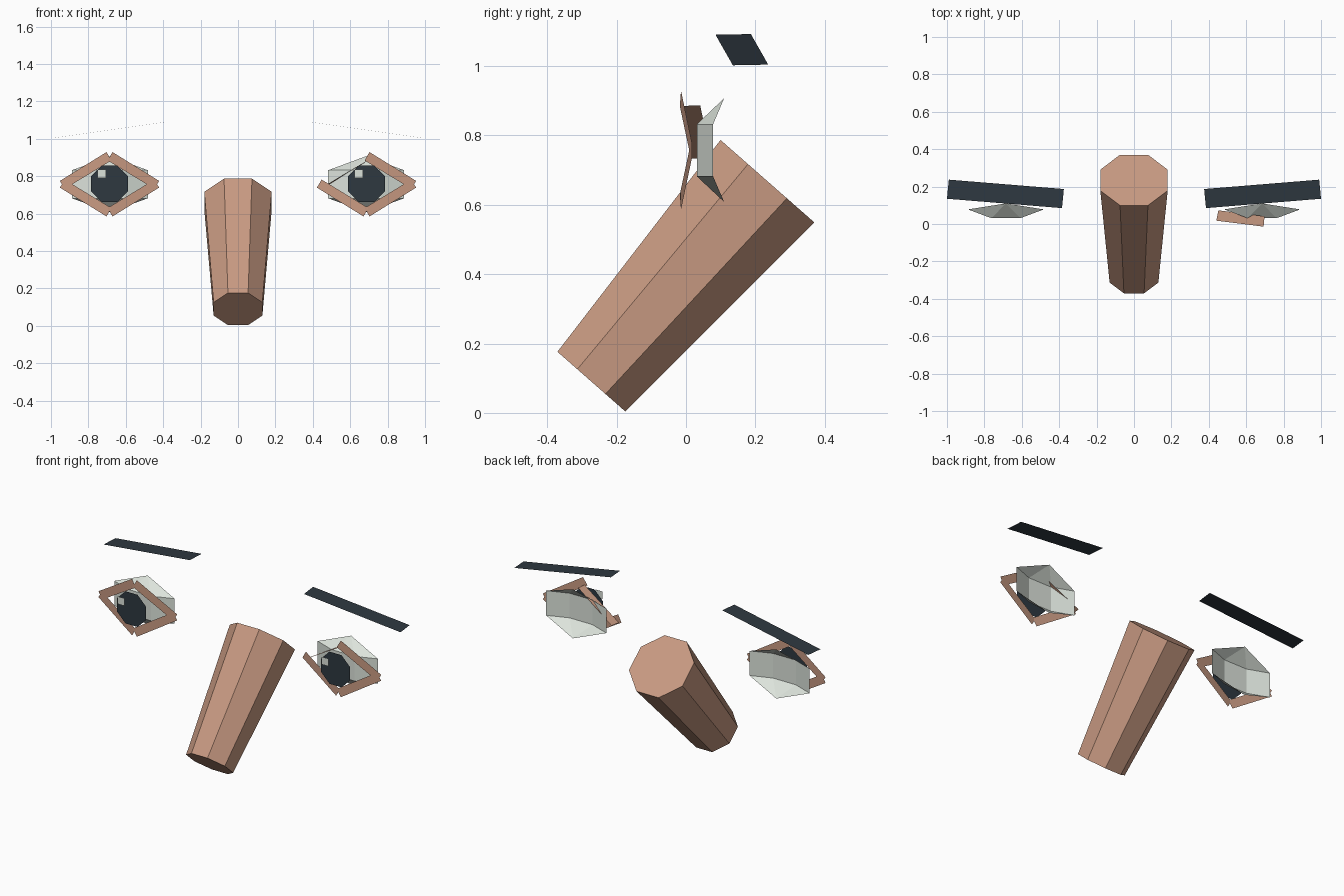
import bpy, math
from mathutils import Matrix

if "Cube" in bpy.data.objects:
    bpy.data.objects.remove(bpy.data.objects["Cube"])

EYE_X, EYE_Z = 0.687, 0.757


def material(name, rgb):
    m = bpy.data.materials.new(name)
    lin = [(c / 255 / 12.92) if c < 11 else ((c / 255 + 0.055) / 1.055) ** 2.4 for c in rgb]
    m.diffuse_color = (*lin, 1)
    m.use_nodes = True
    m.node_tree.nodes["Principled BSDF"].inputs["Base Color"].default_value = m.diffuse_color
    return m


skin = material("skin", (200, 154, 130))
white = material("eye_white", (220, 227, 219))
dark = material("dark_navy", (46, 56, 64))


def mesh(name, verts, faces, mat):
    me = bpy.data.meshes.new(name)
    me.from_pydata(verts, [], faces)
    me.materials.append(mat)
    ob = bpy.data.objects.new(name, me)
    bpy.context.collection.objects.link(ob)
    return ob


# Nose: tapered octagonal prism leaning back
bpy.ops.mesh.primitive_cone_add(vertices=8, radius1=0.141, radius2=0.195, depth=0.769)
nose = bpy.context.object
nose.name = "nose"
nose.data.materials.append(skin)
tilt = math.atan2(0.5075, 0.5775)
nose.data.transform(Matrix.Translation((0, -0.019, 0.379)) @ Matrix.Rotation(-tilt, 4, 'X')
                    @ Matrix.Rotation(math.pi / 8, 4, 'Z'))

# Eyelid bar corners as (x, z) from the eye centre
BAR = [(0.016, 0.172), (-0.01, 0.127), (0.24, -0.025), (0.265, 0.018)]

for side, s in (("left", -1), ("right", 1)):
    cx = s * EYE_X

    # Eyebrow: flat sloping strip, facing up
    brow = [(0.375, 0.187, 1.092), (0.385, 0.085, 1.09), (1.0, 0.135, 1.002), (0.99, 0.237, 1.004)]
    mesh(side + "_eyebrow", [(s * x, y, z) for x, y, z in brow],
         [(0, 1, 2, 3) if s > 0 else (3, 2, 1, 0)], dark)

    # Eyelids: four upright bars slanting back from the middle of the eye
    for sx, h in ((-1, "left"), (1, "right")):
        for sz, v in ((-1, "lower"), (1, "upper")):
            name = f"{side}_eyelid_{v}_{h}"
            if (s, sx, sz) == (1, -1, 1):
                # This bar is turned flat, pointing backward
                mesh(name, [(0.693, -0.014, 0.885), (0.44, 0.018, 0.734),
                            (0.451, 0.073, 0.734), (0.698, 0.041, 0.886)], [(3, 2, 1, 0)], skin)
                continue
            pts = [(cx + sx * x, -0.0165 + 0.13 * x, EYE_Z + sz * z) for x, z in BAR]
            mesh(name, pts, [(0, 1, 2, 3) if sx * sz > 0 else (3, 2, 1, 0)], skin)

    # Eyeball: open faceted shell, a bent band closed to a point above and below
    row = [(-0.203, 0.078), (-0.077, 0.031), (0.077, 0.031), (0.203, 0.078)]
    ex = s * 0.685
    verts = [(ex + x, y, z) for z in (0.682, 0.832) for x, y in row]
    verts += [(ex, 0.11, 0.608), (ex, 0.11, 0.907)]
    faces = []
    for i in range(3):
        faces += [(i, i + 1, i + 5, i + 4), (i + 4, i + 5, 9), (i + 1, i, 8)]
    mesh(side + "_eyeball", verts, faces, white)

    # Iris: flat octagon
    ring = [math.radians(22.5 + 45 * i) for i in range(8)]
    mesh(side + "_iris", [(cx + 0.106 * math.cos(a), -0.043, EYE_Z + 0.003 + 0.106 * math.sin(a))
                          for a in ring], [tuple(range(8))], dark)

    # Glint: small square, on the same side of both eyes
    gx, gz, r = cx - 0.042, 0.813, 0.023
    mesh(side + "_glint", [(gx - r, -0.084, gz - r), (gx + r, -0.084, gz - r),
                           (gx + r, -0.084, gz + r), (gx - r, -0.084, gz + r)], [(0, 1, 2, 3)], white)
